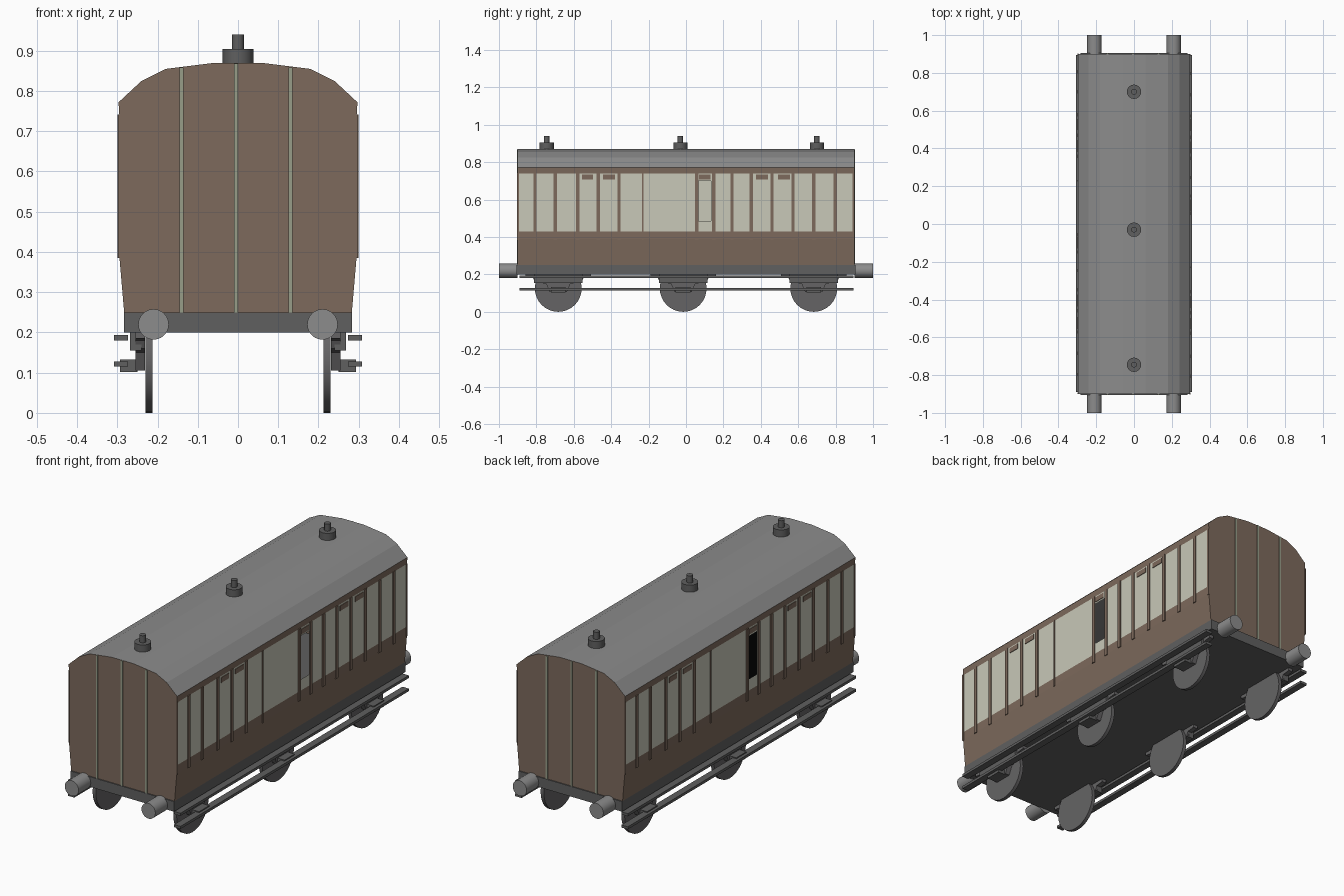
import bpy, bmesh, math

if "Cube" in bpy.data.objects:
    bpy.data.objects.remove(bpy.data.objects["Cube"])


def material(name, *rgb):
    m = bpy.data.materials.new(name)
    m.diffuse_color = (*rgb, 1)
    m.use_nodes = True
    m.node_tree.nodes["Principled BSDF"].inputs["Base Color"].default_value = m.diffuse_color
    return m


BROWN = material("brown paint", 0.205, 0.144, 0.107)
CREAM = material("cream paint", 0.578, 0.578, 0.479)
ROOF = material("roof grey", 0.262, 0.262, 0.262)
DARK = material("chassis grey", 0.115, 0.115, 0.115)
IRON = material("running gear grey", 0.13, 0.127, 0.13)
STRIP = material("pale green strip", 0.31, 0.34, 0.25)
BLACK = material("black window", 0.002, 0.002, 0.002)


def finish(name, bm, *mats):
    bmesh.ops.recalc_face_normals(bm, faces=bm.faces)
    me = bpy.data.meshes.new(name)
    bm.to_mesh(me)
    bm.free()
    ob = bpy.data.objects.new(name, me)
    bpy.context.collection.objects.link(ob)
    for m in mats:
        me.materials.append(m)
    return ob


def box(name, x, y, z, mat):
    """Box from (low, high) ranges."""
    bm = bmesh.new()
    bmesh.ops.create_cube(bm, size=1)
    for v in bm.verts:
        for i, (lo, hi) in enumerate((x, y, z)):
            v.co[i] = (lo + hi) / 2 + v.co[i] * (hi - lo)
    return finish(name, bm, mat)


def cylinder(name, centre, r, depth, rot, mat, sides=24):
    bpy.ops.mesh.primitive_cylinder_add(vertices=sides, radius=r, depth=depth,
                                        location=centre, rotation=rot)
    ob = bpy.context.object
    ob.name = name
    ob.data.materials.append(mat)
    bpy.ops.object.shade_smooth_by_angle(angle=math.radians(40))
    return ob


def extrude_x(name, profile, x0, x1, mat):
    """Extrude a (y, z) profile along x."""
    bm = bmesh.new()
    face = bm.faces.new([bm.verts.new((x0, y, z)) for y, z in profile])
    new = bmesh.ops.extrude_face_region(bm, geom=[face])["geom"]
    bmesh.ops.translate(bm, vec=(x1 - x0, 0, 0),
                        verts=[g for g in new if isinstance(g, bmesh.types.BMVert)])
    return finish(name, bm, mat)


def span(a, b):
    return (min(a, b), max(a, b))


# Body shell: hollow section lofted along the length, coloured by height
half = [(0.283, 0.25), (0.295, 0.39), (0.295, 0.43), (0.295, 0.485), (0.295, 0.70),
        (0.295, 0.74), (0.297, 0.772), (0.24, 0.825), (0.18, 0.855), (0.06, 0.87)]
section = half + [(-x, z) for x, z in reversed(half)]
stations = [-0.9, -0.135, -0.068, 0.068, 0.135, 0.9]
bm = bmesh.new()
rings = [[bm.verts.new((x, y, z)) for x, z in section] for y in stations]
for s in range(len(stations) - 1):
    for i in range(len(section) - 1):
        z = (section[i][1] + section[i + 1][1]) / 2
        x = section[i][0] + section[i + 1][0]
        in_row = 0.485 < z < 0.70
        if in_row and s == 3 and x > 0:
            continue  # open door window
        f = bm.faces.new((rings[s][i], rings[s][i + 1], rings[s + 1][i + 1], rings[s + 1][i]))
        f.material_index = 2 if z > 0.772 else 1 if 0.43 < z < 0.74 else 0
        if in_row and s == 1 and x < 0:
            f.material_index = 3
for ring in (rings[0], rings[-1]):
    bm.faces.new(ring)
finish("body_shell", bm, BROWN, CREAM, ROOF, BLACK)

# Chassis
box("chassis", (-0.283, 0.283), (-0.905, 0.905), (0.2, 0.25), DARK)

# End strips
for end in (-1, 1):
    for x in (-0.14, -0.005, 0.13):
        top = 0.858 if abs(x) > 0.1 else 0.869
        box("end_strip", (x - 0.005, x + 0.005), span(end * 0.898, end * 0.904), (0.25, top), STRIP)

# Side bars and vents; the far side is turned half a circle
bars = [-0.807, -0.70, -0.579, -0.47, -0.358, -0.23, 0.057, 0.148,
        0.246, 0.348, 0.46, 0.572, 0.684, 0.797]
vents = [(-0.556, -0.497), (-0.444, -0.38), (0.07, 0.13), (0.374, 0.438), (0.492, 0.556)]
for side in (1, -1):
    for y in bars:
        w = 0.004 if y == -0.23 else 0.009
        box("side_bar", span(side * 0.293, side * 0.299),
            span(side * (y - w), side * (y + w)), (0.385, 0.742), BROWN)
    for y in (-0.898, 0.896):
        box("corner_bar", span(side * 0.293, side * 0.298),
            span(side * (y - 0.005), side * (y + 0.005)), (0.385, 0.742), BROWN)
    for a, b in vents:
        box("vent", span(side * 0.293, side * 0.298), span(side * a, side * b),
            (0.708, 0.733), BROWN)

# Roof lamps
for y in (-0.745, -0.03, 0.7):
    cylinder("lamp_base", (0, y, 0.884), 0.038, 0.042, (0, 0, 0), DARK, 16)
    cylinder("lamp_top", (0, y, 0.922), 0.015, 0.036, (0, 0, 0), DARK, 12)

# Buffers
for x in (-0.21, 0.21):
    for end in (-1, 1):
        cylinder("buffer", (x, end * 0.95, 0.22), 0.038, 0.1, (math.pi / 2, 0, 0), ROOF)

# Running gear
guard = [(0.175, 0.2), (0.175, 0.185), (0.135, 0.18), (0.125, 0.16), (0.065, 0.15),
         (0.045, 0.105)]
for side in (-1, 1):
    for y in (-0.683, -0.015, 0.683):
        cylinder("wheel", (side * 0.221, y, 0.125), 0.125, 0.018, (0, math.pi / 2, 0), IRON, 32)
        extrude_x("axle_guard", [(y + a, z) for a, z in guard]
                  + [(y - a, z) for a, z in reversed(guard)], side * 0.231, side * 0.255, IRON)
        box("spring", span(side * 0.24, side * 0.268), (y - 0.13, y + 0.13), (0.155, 0.2), DARK)
        box("axle_box", span(side * 0.25, side * 0.293), (y - 0.04, y + 0.04), (0.102, 0.133), DARK)
    # Footboards
    for z in (0.18, 0.115):
        box("footboard", span(side * 0.273, side * 0.308), (-0.89, 0.895), (z, z + 0.013), DARK)
